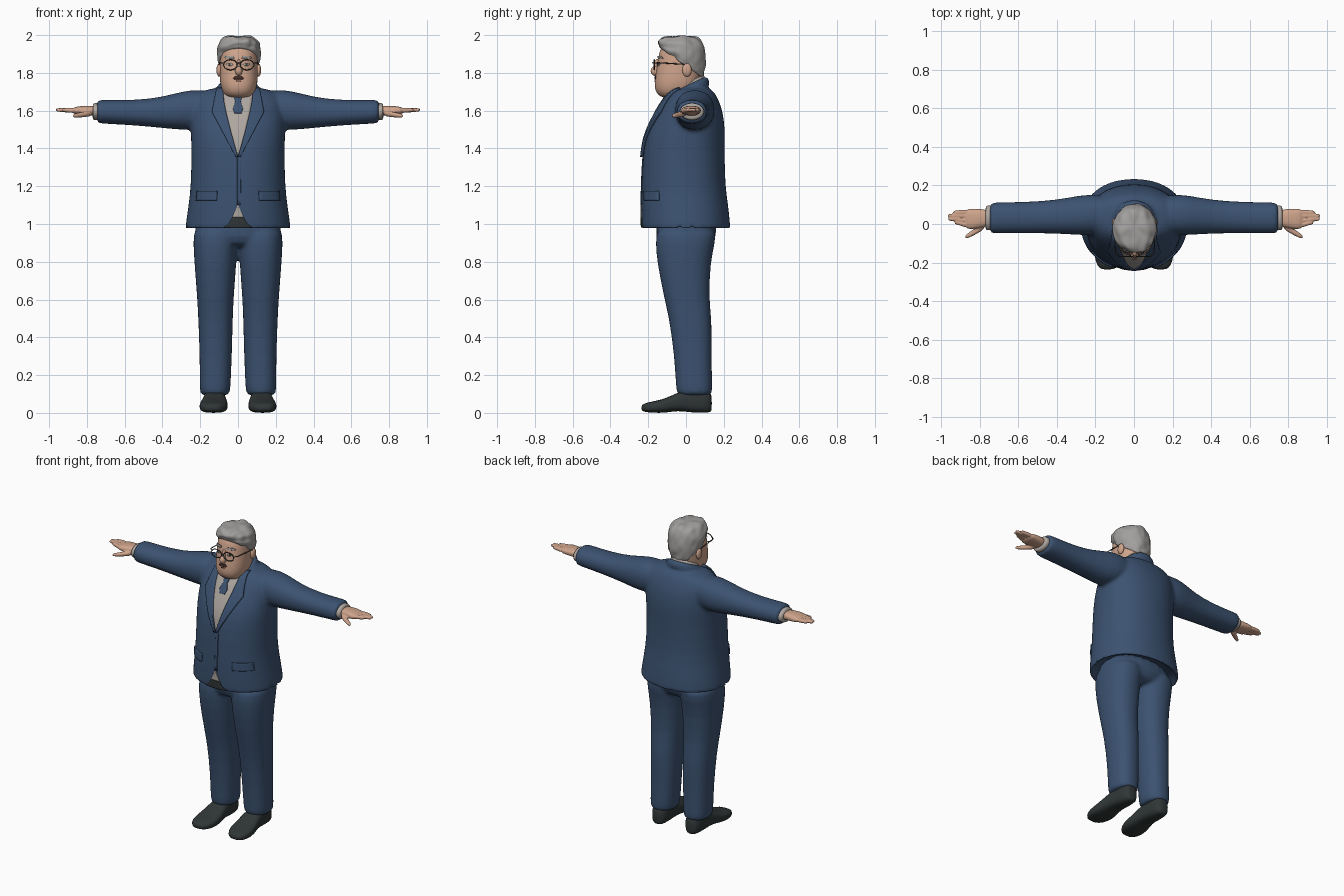
import bpy, bmesh, math
from mathutils import Vector, noise
from mathutils.bvhtree import BVHTree

old = bpy.data.objects.get("Cube")
if old:
    bpy.data.objects.remove(old)


def material(name, r, g, b):
    m = bpy.data.materials.new(name)
    m.use_nodes = True
    m.diffuse_color = (r, g, b, 1)
    shader = m.node_tree.nodes["Principled BSDF"]
    shader.inputs["Base Color"].default_value = (r, g, b, 1)
    shader.inputs["Roughness"].default_value = 0.8
    return m


SUIT = material("navy cloth", .045, .085, .165)
SHIRT = material("pale shirt", .42, .38, .35)
SKIN = material("skin", .62, .37, .26)
HAIR = material("grey hair", .36, .35, .34)
SHOE = material("dark leather", .03, .037, .037)
FRAME = material("dark frame", .05, .045, .04)
LIPS = material("dark lips", .06, .025, .02)


def add_loft(bm, axis, rings, side=1, power=2, seg=24):
    """Closed tube of ovals; each ring is (position, u0, u1, v0, v1, tilt)."""
    loops = []
    for pos, u0, u1, v0, v1, *tilt in rings:
        loop = []
        for i in range(seg):
            a = math.tau * i / seg
            c, s = math.cos(a), math.sin(a)
            du = math.copysign(abs(c) ** (2 / power), c) * (u1 - u0) / 2
            dv = math.copysign(abs(s) ** (2 / power), s) * (v1 - v0) / 2
            p = pos + (tilt[0] * dv if tilt else 0)
            u, v = (u0 + u1) / 2 + du, (v0 + v1) / 2 + dv
            co = {"x": (p, u, v), "y": (u, p, v), "z": (u, v, p)}[axis]
            loop.append(bm.verts.new((co[0] * side, co[1], co[2])))
        loops.append(loop)
    for a, b in zip(loops, loops[1:]):
        for i in range(seg):
            j = (i + 1) % seg
            bm.faces.new((a[i], a[j], b[j], b[i]))
    bm.faces.new(loops[0])
    bm.faces.new(loops[-1])


def finish(bm, name, mat, subsurf=1, voxel=0, smooth=0):
    bmesh.ops.recalc_face_normals(bm, faces=bm.faces)
    me = bpy.data.meshes.new(name)
    bm.to_mesh(me)
    bm.free()
    me.shade_smooth()
    me.materials.append(mat)
    ob = bpy.data.objects.new(name, me)
    bpy.context.collection.objects.link(ob)
    if subsurf:
        ob.modifiers.new("round", "SUBSURF").levels = subsurf
        ob.modifiers["round"].render_levels = subsurf
    if voxel:
        r = ob.modifiers.new("blend", "REMESH")
        r.mode, r.voxel_size, r.use_smooth_shade = "VOXEL", voxel, True
        s = ob.modifiers.new("soften", "SMOOTH")
        s.factor, s.iterations = .5, smooth
    return ob


def loft(name, mat, axis, rings, side=1, power=2):
    bm = bmesh.new()
    add_loft(bm, axis, rings, side, power)
    return finish(bm, name, mat)


def ball(name, mat, loc, size):
    bm = bmesh.new()
    bmesh.ops.create_uvsphere(bm, u_segments=20, v_segments=12, radius=1)
    bmesh.ops.scale(bm, vec=size, verts=bm.verts)
    bmesh.ops.translate(bm, vec=loc, verts=bm.verts)
    return finish(bm, name, mat, 0)


def surface(ob):
    bpy.context.view_layer.update()
    return BVHTree.FromObject(ob, bpy.context.evaluated_depsgraph_get())


def patch(name, mat, tree, rows, lift=.005, thick=.006, side=1, cols=8, steps=8):
    """Plate laid on the front of a surface; rows are (z, x0, x1)."""
    bm = bmesh.new()
    grid = []
    for a, b in zip(rows, rows[1:]):
        for k in range(steps + (b is rows[-1])):
            z, x0, x1 = Vector(a).lerp(Vector(b), k / steps)
            line = []
            for c in range(cols + 1):
                x = side * (x0 + (x1 - x0) * c / cols)
                hit = tree.ray_cast(Vector((x, -1, z)), Vector((0, 1, 0)))[0]
                y = hit.y if hit else 0
                line.append(bm.verts.new((x, y - lift, z)))
            grid.append(line)
    for a, b in zip(grid, grid[1:]):
        for c in range(cols):
            bm.faces.new((a[c], a[c + 1], b[c + 1], b[c]))
    ob = finish(bm, name, mat, 0)
    s = ob.modifiers.new("thickness", "SOLIDIFY")
    s.thickness, s.offset = thick, 0


def wire(name, mat, points, radius, closed=False):
    cu = bpy.data.curves.new(name, "CURVE")
    cu.dimensions, cu.bevel_depth, cu.bevel_resolution = "3D", radius, 2
    sp = cu.splines.new("POLY")
    sp.points.add(len(points) - 1)
    for p, co in zip(sp.points, points):
        p.co = (*co, 1)
    sp.use_cyclic_u = closed
    cu.materials.append(mat)
    bpy.context.collection.objects.link(bpy.data.objects.new(name, cu))


# Jacket: hollow hem, body, collar and both sleeves blended into one skin
bm = bmesh.new()
body = [(1.04, .24, -.19, .19), (.98, .262, -.215, .215), (.968, .278, -.234, .234),
        (.985, .28, -.236, .236), (1.1, .263, -.238, .225), (1.2, .25, -.236, .208),
        (1.4, .247, -.228, .205), (1.5, .252, -.203, .208), (1.6, .25, -.15, .195),
        (1.66, .24, -.113, .172), (1.7, .2, -.08, .15), (1.725, .13, -.05, .12)]
add_loft(bm, "z", [(z, -w, w, a, b) for z, w, a, b in body], power=2.2, seg=32)
add_loft(bm, "z", [(1.66, -.13, .13, -.1, .14, .4), (1.73, -.11, .11, -.09, .12, .45),
                   (1.745, -.098, .098, -.08, .11, .45)])
for s in (1, -1):
    add_loft(bm, "x", [(.08, -.03, .13, 1.54, 1.69), (.2, -.06, .155, 1.5, 1.712),
                       (.28, -.058, .15, 1.495, 1.708), (.4, -.05, .125, 1.508, 1.672),
                       (.55, -.048, .115, 1.522, 1.655), (.73, -.05, .112, 1.532, 1.658),
                       (.752, -.05, .112, 1.532, 1.658)], s, 2.2)
jacket = finish(bm, "jacket", SUIT, 1, .011, 5)

# Trousers: two legs and a pelvis
bm = bmesh.new()
for s in (1, -1):
    add_loft(bm, "z", [(.09, .045, .2, -.048, .14), (.11, .04, .203, -.052, .14),
                       (.3, .032, .203, -.062, .136), (.5, .027, .211, -.09, .138),
                       (.6, .023, .216, -.115, .122), (.8, .008, .232, -.155, .13),
                       (.9, 0, .238, -.162, .155), (1, 0, .235, -.16, .17)], s, 2.3)
add_loft(bm, "z", [(.87, -.17, .17, -.13, .12), (.92, -.238, .238, -.163, .162),
                   (1.06, -.238, .238, -.165, .175)], power=2.3)
finish(bm, "trousers", SUIT, 1, .011, 4)

# Head, neck and shirt collar
head = loft("head", SKIN, "z", [
    (z, .004 - w, .004 + w, a, b) for z, w, a, b in
    [(1.665, .05, -.12, 0), (1.685, .08, -.153, .03), (1.72, .094, -.168, .06),
     (1.76, .102, -.166, .075), (1.82, .101, -.157, .085), (1.88, .1, -.148, .09),
     (1.93, .095, -.138, .085), (1.97, .07, -.1, .05)]], power=2.3)
loft("neck", SKIN, "z", [(1.64, -.08, .08, -.07, .09), (1.72, -.078, .078, -.07, .085),
                         (1.82, -.075, .075, -.06, .08)])
loft("shirt_collar", SHIRT, "z", [(1.68, -.093, .093, -.088, .1, .45),
                                  (1.745, -.09, .09, -.086, .1, .45),
                                  (1.756, -.084, .084, -.08, .096, .45)])

# Wavy swept-back hair
bm = bmesh.new()
add_loft(bm, "z", [(1.852, -.09, .1, -.13, .08, -.7), (1.855, -.1, .108, -.142, .092, -.7),
                   (1.88, -.108, .117, -.147, .102, -.55), (1.915, -.11, .12, -.15, .106, -.35),
                   (1.955, -.102, .115, -.147, .1, -.15), (1.985, -.08, .085, -.125, .075, -.03),
                   (1.996, -.04, .045, -.07, .035)], seg=28)
bmesh.ops.subdivide_edges(bm, edges=bm.edges, cuts=1, use_grid_fill=True)
middle = Vector((.004, -.02, 1.87))
for v in bm.verts:
    wave = noise.noise(Vector((v.co.x * 30, v.co.y * 22, v.co.z * 40)))
    v.co += (v.co - middle).normalized() * wave * .012
finish(bm, "hair", HAIR)

# Face
ball("nose", SKIN, (.004, -.162, 1.81), (.019, .025, .026))
ball("nose_bridge", SKIN, (.004, -.152, 1.838), (.012, .017, .035))
face = surface(head)
patch("mouth", LIPS, face, [(1.784, -.012, .018), (1.772, -.026, .032), (1.766, -.02, .026)],
      .002, .004, steps=3)
patch("lower_lip", LIPS, face, [(1.76, -.01, .017), (1.755, -.008, .015)], .002, .004, steps=3)
for side, s in (("left", 1), ("right", -1)):
    ball(side + "_ear", SKIN, (.004 + s * .104, .005, 1.815), (.014, .025, .035))
    patch(side + "_eyebrow", HAIR, face, [(1.89, .025, .06), (1.878, .02, .075)], .004, .006, s)
    patch(side + "_eye", SHIRT, face, [(1.853, .034, .054), (1.845, .026, .062),
                                       (1.838, .034, .054)], .002, .004, s)
    patch(side + "_pupil", FRAME, face, [(1.852, .039, .05), (1.839, .039, .05)],
          .005, .004, s, 4, 3)
    # Glasses
    rim = []
    for i in range(28):
        a = math.tau * i / 28
        rim.append((.004 + s * (.044 + .036 * math.cos(a)), -.168, 1.843 + .027 * math.sin(a)))
    wire(side + "_lens_rim", FRAME, rim, .0028, True)
    wire(side + "_temple_arm", FRAME, [(.004 + s * .08, -.168, 1.852), (.004 + s * .1, -.15, 1.854),
                                       (.004 + s * .106, .0, 1.845)], .003)
wire("glasses_bridge", FRAME, [(-.006, -.17, 1.85), (.004, -.178, 1.854), (.014, -.17, 1.85)], .003)

# Shirt front, tie, lapels, pockets and the open hem
front = surface(jacket)
patch("shirt_front", SHIRT, front, [(1.71, -.086, .086), (1.6, -.068, .068),
                                    (1.5, -.043, .043), (1.365, -.002, .002)])
patch("tie", SUIT, front, [(1.672, -.02, .02), (1.645, -.014, .014), (1.61, -.026, .026),
                           (1.585, -.018, .018)], .011, .008)
patch("shirt_gap", SHIRT, front, [(1.1, -.002, .002), (1.035, -.03, .03)], .003)
patch("trouser_gap", SHOE, front, [(1.035, -.03, .03), (1, -.05, .05), (.982, -.075, .075)], .003)
patch("front_overlap", SUIT, front, [(1.37, -.004, .016), (1.1, -.004, .014)], .002, .006)
for side, s in (("left", 1), ("right", -1)):
    patch(side + "_lapel", SUIT, front, [(1.715, .08, .112), (1.65, .074, .125), (1.59, .062, .136),
                                         (1.5, .04, .088), (1.355, 0, .012)], .009, .016, s)
    patch(side + "_pocket_flap", SUIT, front, [(1.175, .11, .215), (1.125, .112, .22)],
          .003, .01, s)

    # Cuff and hand
    loft(side + "_cuff", SHIRT, "x", [(.72, -.035, .1, 1.545, 1.645), (.765, -.033, .096, 1.55, 1.64),
                                      (.77, -.03, .09, 1.555, 1.635)], s)
    bm = bmesh.new()
    add_loft(bm, "x", [(.74, -.012, .07, 1.57, 1.625), (.79, -.018, .078, 1.575, 1.627),
                       (.84, -.028, .08, 1.578, 1.624), (.88, -.026, .078, 1.583, 1.617)], s, 2.5)
    for y, tip in ((-.013, .93), (.013, .963), (.039, .965), (.063, .938)):
        end = y * .7 + .016
        add_loft(bm, "x", [(.85, y - .014, y + .014, 1.586, 1.616),
                           (.91, end - .012, end + .012, 1.59, 1.616),
                           (tip - .008, end - .01, end + .01, 1.594, 1.614),
                           (tip, end - .006, end + .006, 1.598, 1.61)], s, seg=12)
    add_loft(bm, "x", [(.77, -.025, .015, 1.57, 1.605), (.81, -.05, -.01, 1.565, 1.597),
                       (.85, -.07, -.04, 1.562, 1.588), (.878, -.08, -.06, 1.563, 1.581)],
             s, seg=12)
    finish(bm, side + "_hand", SKIN, 1, .0045, 2)

    # Shoe with a raised arch
    loft(side + "_shoe", SHOE, "y", [
        (.137, .1, .145, .01, .09), (.125, .075, .17, 0, .12), (.06, .068, .178, 0, .135),
        (.02, .068, .18, .003, .13), (-.04, .062, .186, .012, .11), (-.11, .052, .203, 0, .075),
        (-.17, .055, .206, 0, .062), (-.22, .08, .19, .004, .052), (-.237, .11, .165, .014, .038)],
        s, 2.8)
